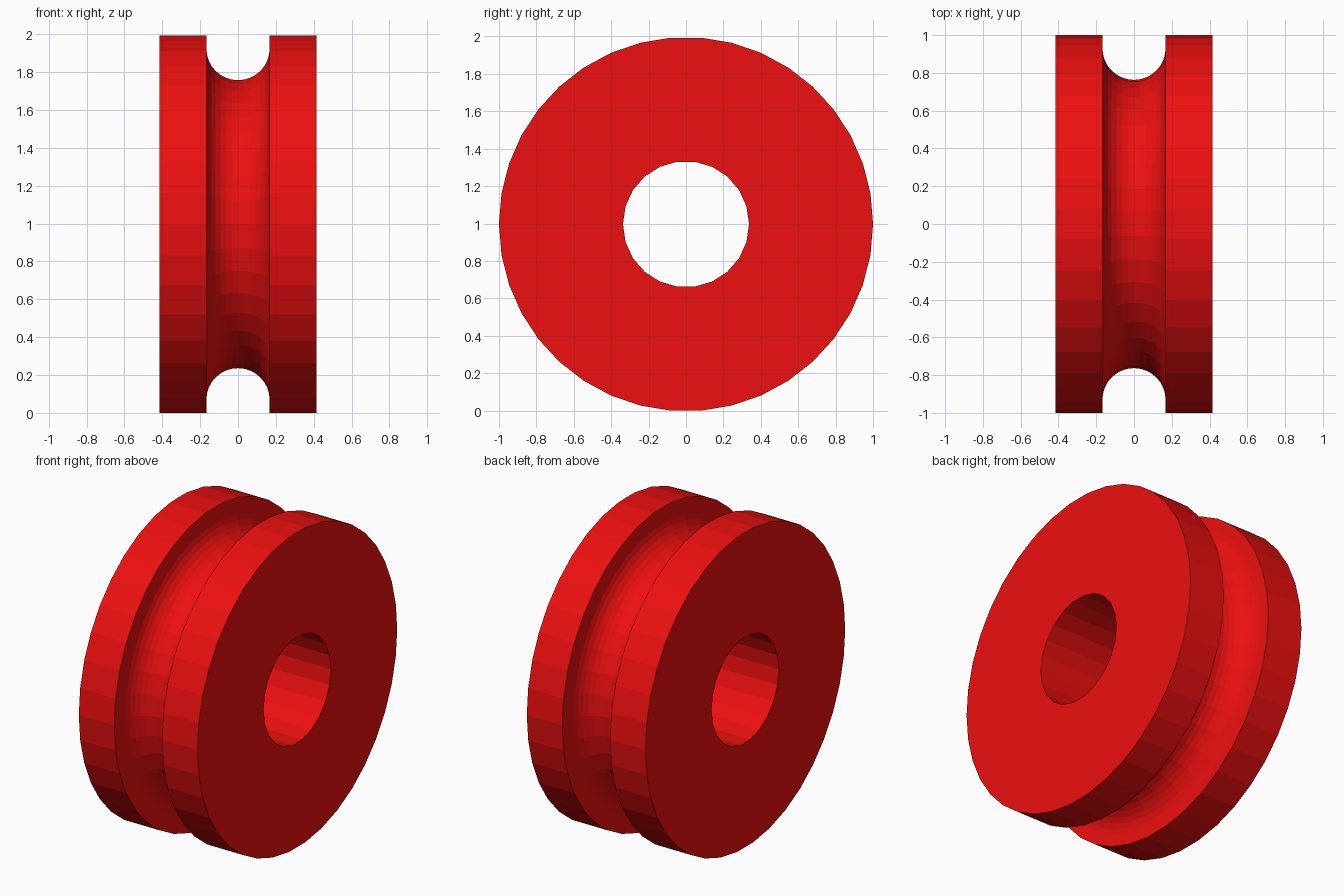
import bpy, bmesh
from math import cos, sin, pi

cube = bpy.data.objects.get("Cube")
if cube:
    bpy.data.objects.remove(cube, do_unlink=True)

RADIUS, HALF_WIDTH, SIDES = 1.0, 0.415, 38
GROOVE_RADIUS, GROOVE_CENTRE, GROOVE_STEPS = 0.167, 0.93, 16
BORE_RADIUS, BORE_SIDES = 0.337, 22
CENTRE_Z = RADIUS * cos(pi / SIDES)


def lathe(name, profile, sides):
    """Closed solid turned about the x axis from (x, radius) points."""
    bm = bmesh.new()
    angles = [2 * pi * i / sides for i in range(sides)]
    rings = [[bm.verts.new((x, r * cos(a), r * sin(a))) for a in angles]
             for x, r in profile]
    for a, b in zip(rings, rings[1:]):
        for i in range(sides):
            j = (i + 1) % sides
            bm.faces.new((a[i], a[j], b[j], b[i]))
    bm.faces.new(rings[0])
    bm.faces.new(rings[-1])
    bmesh.ops.recalc_face_normals(bm, faces=bm.faces)
    mesh = bpy.data.meshes.new(name)
    bm.to_mesh(mesh)
    bm.free()
    obj = bpy.data.objects.new(name, mesh)
    bpy.context.collection.objects.link(obj)
    obj.location.z = CENTRE_Z
    return obj


# Red finish
red = bpy.data.materials.new("red")
red.use_nodes = True
colour = (0.85, 0.005, 0.005, 1)
red.diffuse_color = colour
red.node_tree.nodes["Principled BSDF"].inputs["Base Color"].default_value = colour

# Wheel with a round-bottomed rope groove
groove = [(-GROOVE_RADIUS * cos(pi * i / GROOVE_STEPS),
           GROOVE_CENTRE - GROOVE_RADIUS * sin(pi * i / GROOVE_STEPS))
          for i in range(GROOVE_STEPS + 1)]
profile = ([(-HALF_WIDTH, RADIUS), (-GROOVE_RADIUS, RADIUS)] + groove
           + [(GROOVE_RADIUS, RADIUS), (HALF_WIDTH, RADIUS)])
wheel = lathe("grooved_wheel", profile, SIDES)
wheel.data.materials.append(red)

# Axle bore
cutter = lathe("bore_cutter", [(-1, BORE_RADIUS), (1, BORE_RADIUS)], BORE_SIDES)
cutter.data.materials.append(red)
cutter.hide_render = True
bore = wheel.modifiers.new("axle_bore", 'BOOLEAN')
bore.operation = 'DIFFERENCE'
bore.solver = 'EXACT'
bore.object = cutter
bpy.context.view_layer.objects.active = wheel
bpy.ops.object.modifier_apply(modifier=bore.name)
bpy.data.objects.remove(cutter, do_unlink=True)
